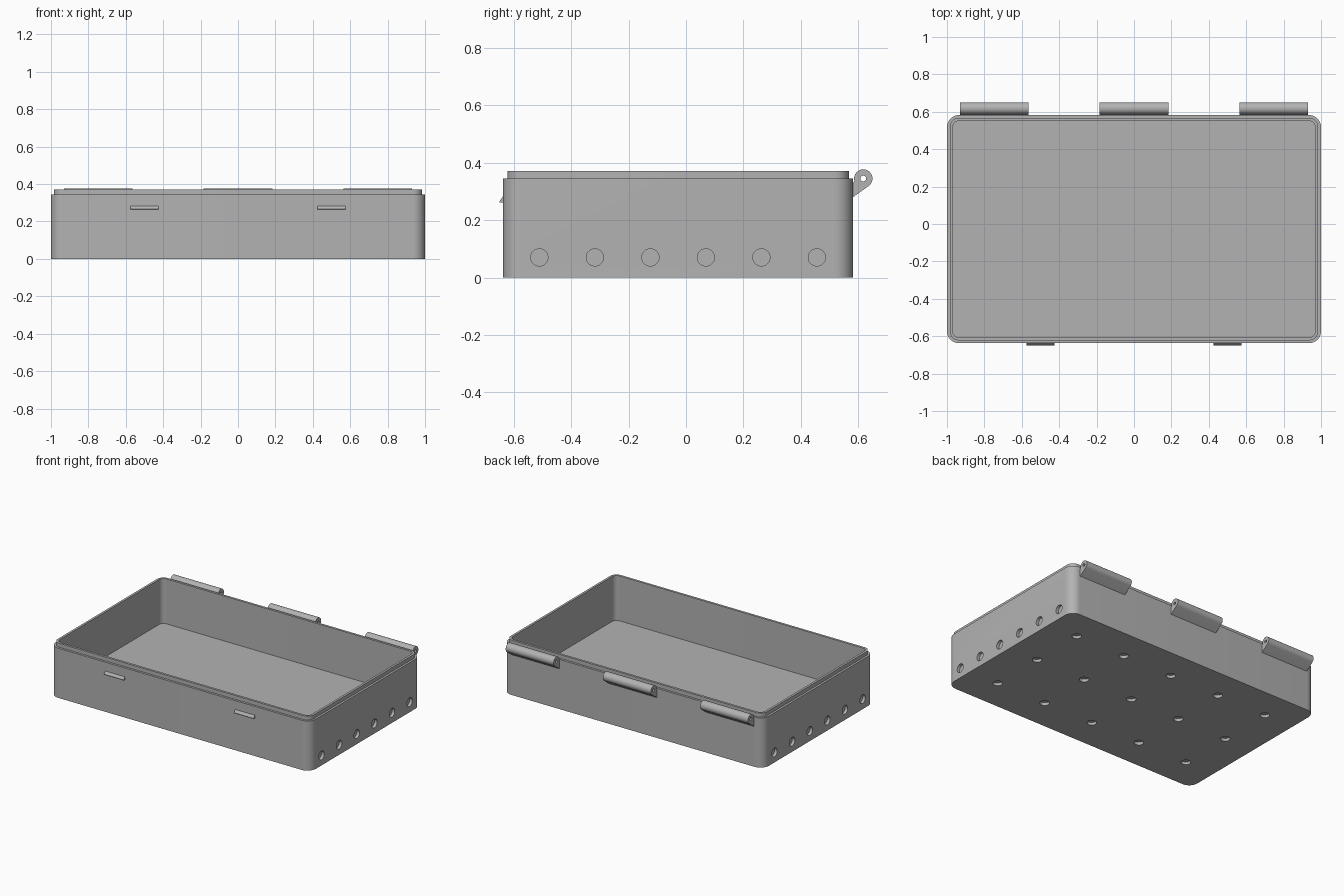
import bpy, bmesh, math
from mathutils import Matrix, Vector

cube = bpy.data.objects.get("Cube")
if cube:
    bpy.data.objects.remove(cube, do_unlink=True)

CY = -0.0275          # centre of the tray in y
HX, HY = 1.0, 0.61    # half sizes of the tray
RIM, TOP, FLOOR = 0.345, 0.372, 0.06

grey = bpy.data.materials.new("grey plastic")
grey.use_nodes = True
GREY = (0.45, 0.45, 0.45, 1)
grey.diffuse_color = GREY
grey.node_tree.nodes["Principled BSDF"].inputs["Base Color"].default_value = GREY


def finish(bm, name):
    bmesh.ops.recalc_face_normals(bm, faces=bm.faces[:])
    mesh = bpy.data.meshes.new(name)
    bm.to_mesh(mesh)
    bm.free()
    obj = bpy.data.objects.new(name, mesh)
    bpy.context.collection.objects.link(obj)
    mesh.materials.append(grey)
    return obj


def smooth(obj):
    bpy.ops.object.select_all(action='DESELECT')
    obj.select_set(True)
    bpy.context.view_layer.objects.active = obj
    bpy.ops.object.shade_smooth_by_angle(angle=math.radians(30))


def rounded_loop(bm, inset, z, steps=10):
    """Rounded rectangle of vertices, inset from the outer wall."""
    r = 0.065 - inset
    loop = []
    for k, (sx, sy) in enumerate([(1, 1), (-1, 1), (-1, -1), (1, -1)]):
        for i in range(steps + 1):
            a = math.pi / 2 * (k + i / steps)
            loop.append(bm.verts.new((sx * (HX - inset - r) + r * math.cos(a),
                                      CY + sy * (HY - inset - r) + r * math.sin(a), z)))
    return loop


def bridge(bm, a, b):
    n = len(a)
    for i in range(n):
        j = (i + 1) % n
        bm.faces.new((a[i], a[j], b[j], b[i]))


# Open tray with a stepped lip
bm = bmesh.new()
levels = [(0, 0), (0, RIM), (0.015, RIM), (0.015, TOP), (0.031, TOP), (0.031, FLOOR)]
loops = [rounded_loop(bm, inset, z) for inset, z in levels]
for a, b in zip(loops, loops[1:]):
    bridge(bm, a, b)
bm.faces.new(loops[0])
bm.faces.new(loops[-1])
tray = finish(bm, "tray")

# Shallow round pockets in both ends and in the underside
PITCH, DEPTH = 0.1935, 0.02
bm = bmesh.new()


def pocket(centre, turn):
    bmesh.ops.create_cone(bm, cap_ends=True, segments=32, radius1=0.03, radius2=0.03,
                          depth=2 * DEPTH, matrix=Matrix.Translation(centre) @ turn)


for side in (-1, 1):
    for i in range(6):
        pocket((side * HX, CY + (i - 2.5) * PITCH, 0.07), Matrix.Rotation(math.pi / 2, 4, 'Y'))
for i in range(-2, 3):
    for j in range(-1, 2):
        pocket((i * 2 * PITCH, CY + j * 2 * PITCH, 0), Matrix.Identity(4))
cutter = finish(bm, "pocket_cutter")
cutter.hide_render = True

cut = tray.modifiers.new("pockets", 'BOOLEAN')
cut.object = cutter
cut.operation = 'DIFFERENCE'
cut.solver = 'EXACT'
bpy.context.view_layer.objects.active = tray
bpy.ops.object.modifier_apply(modifier=cut.name)
bpy.data.objects.remove(cutter, do_unlink=True)
smooth(tray)


def extrude_x(name, profile, x0, x1):
    """Solid bar with a (y, z) profile running along x."""
    bm = bmesh.new()
    ends = [[bm.verts.new((x, y, z)) for y, z in profile] for x in (x0, x1)]
    bridge(bm, *ends)
    for end in ends:
        bm.faces.new(end)
    obj = finish(bm, name)
    return obj


# Hinge knuckles on the back, each with a pin hole
PY, PZ, PR = 0.618, 0.345, 0.032
profile = [(0.578, 0.325), (0.578, 0.277)]
for i in range(25):
    a = math.radians(-52 + 247 * i / 24)
    profile.append((PY + PR * math.cos(a), PZ + PR * math.sin(a)))

for name, x in (("right_hinge", -0.7475), ("middle_hinge", 0), ("left_hinge", 0.7475)):
    hinge = extrude_x(name, profile, x - 0.184, x + 0.184)
    bm = bmesh.new()
    bmesh.ops.create_cone(bm, cap_ends=True, segments=20, radius1=0.01, radius2=0.01, depth=0.5,
                          matrix=Matrix.Translation((x, PY, PZ)) @ Matrix.Rotation(math.pi / 2, 4, 'Y'))
    pin = finish(bm, "pin_cutter")
    pin.hide_render = True
    cut = hinge.modifiers.new("pin hole", 'BOOLEAN')
    cut.object = pin
    cut.solver = 'EXACT'
    bpy.context.view_layer.objects.active = hinge
    bpy.ops.object.modifier_apply(modifier=cut.name)
    bpy.data.objects.remove(pin, do_unlink=True)
    smooth(hinge)

# Wedge catches on the front
for name, x in (("right_catch", -0.5), ("left_catch", 0.5)):
    extrude_x(name, [(-0.635, 0.262), (-0.65, 0.262), (-0.65, 0.266), (-0.637, 0.284), (-0.635, 0.284)],
              x - 0.076, x + 0.076)
